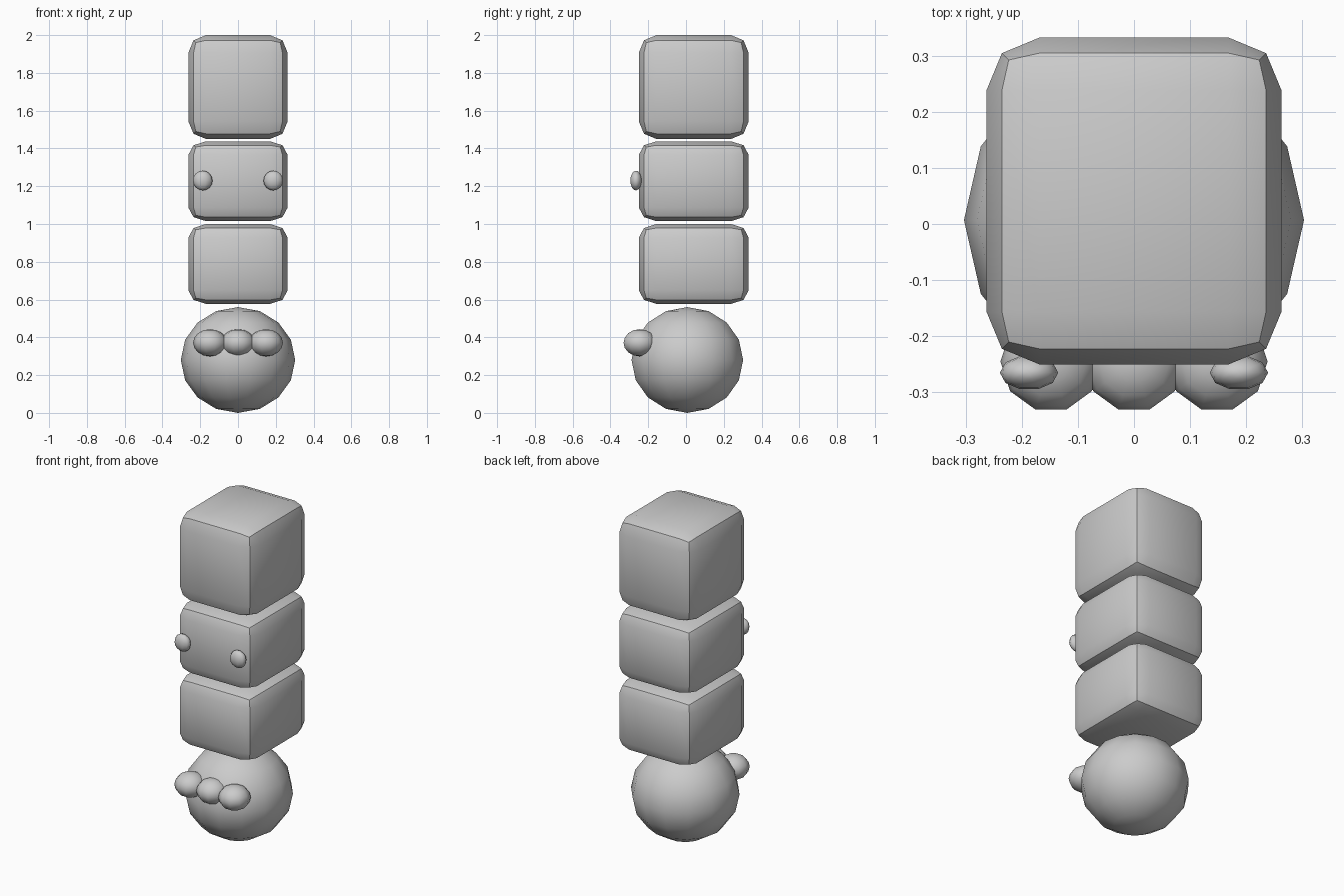
import bpy, bmesh, math
from mathutils import Matrix

if "Cube" in bpy.data.objects:
    bpy.data.objects.remove(bpy.data.objects["Cube"])

grey = bpy.data.materials.new("light grey")
grey.diffuse_color = (0.6, 0.6, 0.6, 1)
grey.use_nodes = True
grey.node_tree.nodes["Principled BSDF"].inputs["Base Color"].default_value = grey.diffuse_color


def add_object(name, bm):
    mesh = bpy.data.meshes.new(name)
    bm.to_mesh(mesh)
    bm.free()
    mesh.materials.append(grey)
    obj = bpy.data.objects.new(name, mesh)
    bpy.context.collection.objects.link(obj)
    bpy.ops.object.select_all(action='DESELECT')
    obj.select_set(True)
    bpy.context.view_layer.objects.active = obj
    return obj


def block(name, z0, z1):
    # bevelled box, squashed to the wanted height so the bevel squashes too
    bm = bmesh.new()
    bmesh.ops.create_cube(bm, size=1)
    bmesh.ops.scale(bm, vec=(0.526, 0.582, 0.55), verts=bm.verts)
    bmesh.ops.bevel(bm, geom=bm.edges[:], offset=0.094, offset_type='OFFSET',
                    segments=2, profile=0.5, affect='EDGES')
    bmesh.ops.scale(bm, vec=(1, 1, (z1 - z0) / 0.55), verts=bm.verts)
    bmesh.ops.translate(bm, vec=(0, 0.041, (z0 + z1) / 2), verts=bm.verts)
    add_object(name, bm)
    bpy.ops.object.shade_smooth_by_angle(angle=math.radians(30))


def ball(name, centre, radii, segments, rings):
    # low-poly ellipsoid with vertices on the x axis
    bm = bmesh.new()
    bmesh.ops.create_uvsphere(bm, u_segments=segments, v_segments=rings, radius=1,
                              matrix=Matrix.Rotation(math.pi / 2, 4, 'Z'))
    bmesh.ops.scale(bm, vec=radii, verts=bm.verts)
    bmesh.ops.translate(bm, vec=centre, verts=bm.verts)
    add_object(name, bm)
    bpy.ops.object.shade_smooth()


# stacked body blocks
block("lower_block", 0.577, 1.0)
block("middle_block", 1.015, 1.438)
block("top_block", 1.45, 2.0)

# round base
ball("round_base", (0, 0.007, 0.28), (0.303, 0.303, 0.28), 14, 8)

# row of three knobs on the front of the base
for label, x in (("left", -0.148), ("middle", 0), ("right", 0.148)):
    ball(label + "_knob", (x, -0.245, 0.371), (0.09, 0.09, 0.072), 10, 8)

# eyes on the middle block
for label, s in (("left", -1), ("right", 1)):
    ball(label + "_eye", (s * 0.187, -0.265, 1.23), (0.052, 0.031, 0.052), 10, 8)
